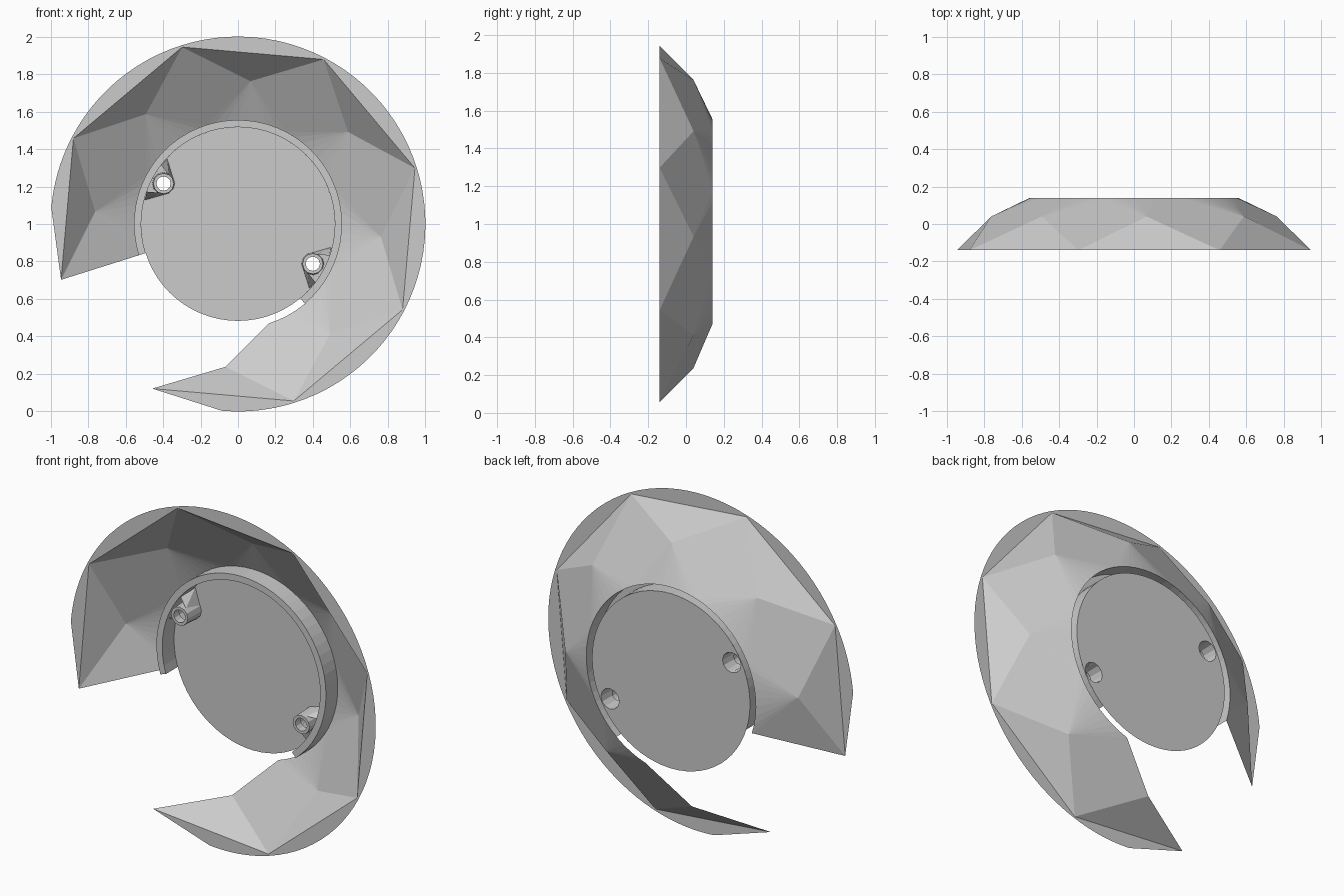
import bpy, bmesh
from math import sin, cos, radians, pi
from mathutils import Vector

if "Cube" in bpy.data.objects:
    bpy.data.objects.remove(bpy.data.objects["Cube"])

START = -117.5          # first outer corner of the octagonal shell, degrees
BACK, MID, FRONT = 0.14, 0.04, -0.14
RING_FRONT = 0.03
CZ = 1.0


def pt(r, deg, y):
    a = radians(deg)
    return Vector((r * cos(a), y, CZ + r * sin(a)))


def finish(name, bm, normals=True):
    bmesh.ops.remove_doubles(bm, verts=bm.verts, dist=0.0005)
    if normals:
        bmesh.ops.recalc_face_normals(bm, faces=bm.faces)
    me = bpy.data.meshes.new(name)
    bm.to_mesh(me)
    bm.free()
    ob = bpy.data.objects.new(name, me)
    bpy.context.collection.objects.link(ob)
    return ob


def face(bm, points):
    return bm.faces.new([bm.verts.new(p) for p in points])


def arc(a0, a1, n):
    return [a0 + (a1 - a0) * i / n for i in range(n + 1)]


def outer(k):
    return pt(0.99, START + 45 * k, FRONT)


def middle(k):
    return pt(0.765, START + 22.5 + 45 * k, MID)


def inner(k):
    return pt(0.555, START + 45 * k, BACK)


# Gem-cut shell: outer triangles, kites and fans to the inner circle
bm = bmesh.new()
for k in range(7):
    a = START + 45 * k
    face(bm, [outer(k), outer(k + 1), middle(k)])
    if k > 0:
        face(bm, [outer(k), middle(k), inner(k), middle(k - 1)])
        angles = arc(a, a + 45, 8)
        for b, c in zip(angles, angles[1:]):
            face(bm, [middle(k), pt(0.555, c, BACK), pt(0.555, b, BACK)])
face(bm, [outer(7), inner(7), middle(6)])
finish("faceted_shell", bm)

# Flat crescents between the octagon and the round outline
bm = bmesh.new()
for k in range(7):
    a = START + 45 * k
    lo = a + 22.5 if k == 0 else a
    hi = a + 22.5 if k == 6 else a + 45
    rim = [pt(1.0, t, FRONT) for t in arc(lo, hi, 12)]
    face(bm, [outer(k)] + rim + [outer(k + 1)])
finish("flat_rim", bm)

# Inner ring: channel profile swept round the opening
bm = bmesh.new()
profile = [(0.555, BACK), (0.555, RING_FRONT), (0.517, RING_FRONT), (0.517, BACK)]
angles = arc(-50, 197.5, 44)
for a, b in zip(angles, angles[1:]):
    for (r0, y0), (r1, y1) in zip(profile, profile[1:]):
        face(bm, [pt(r0, a, y0), pt(r0, b, y0), pt(r1, b, y1), pt(r1, a, y1)])
finish("inner_ring", bm)

# Screw positions
BOSSES = [151.5, -28.0]
BOSS_R = 0.452


def loop(bm, centre, r, n, y):
    vs = [bm.verts.new((centre.x + r * cos(2 * pi * i / n), y,
                        centre.z + r * sin(2 * pi * i / n))) for i in range(n)]
    return [bm.edges.new((vs[i], vs[(i + 1) % n])) for i in range(n)]


# Back disc with two round openings
bm = bmesh.new()
edges = loop(bm, Vector((0, 0, CZ)), 0.517, 64, BACK)
for deg in BOSSES:
    edges += loop(bm, pt(BOSS_R, deg, 0), 0.06, 12, BACK)
bmesh.ops.triangle_fill(bm, use_beauty=True, use_dissolve=False,
                        edges=edges, normal=(0, -1, 0))
finish("back_disc", bm)

# Hollow screw bosses with side webs running to the ring
for name, deg in zip(("left_boss", "right_boss"), BOSSES):
    bm = bmesh.new()
    c = pt(BOSS_R, deg, 0)
    steps = [(0.06, BACK), (0.055, 0.02), (0.038, 0.02), (0.038, 0.07)]
    n = 12
    for i in range(n):
        t0, t1 = 2 * pi * i / n, 2 * pi * (i + 1) / n
        for (r0, y0), (r1, y1) in zip(steps, steps[1:]):
            face(bm, [(c.x + r * cos(t), y, c.z + r * sin(t))
                      for r, y, t in ((r0, y0, t0), (r0, y0, t1),
                                      (r1, y1, t1), (r1, y1, t0))])
    for s in (-1, 1):
        top = pt(BOSS_R, deg + s * 6.8, 0.04)
        low = pt(BOSS_R - 0.03, deg + s * 6.5, BACK)
        wall = pt(0.517, deg + s * 9, 0.05)
        tip = pt(0.512, deg + s * 14, BACK)
        face(bm, [top, low, tip])
        face(bm, [top, tip, wall])
    finish(name, bm)
